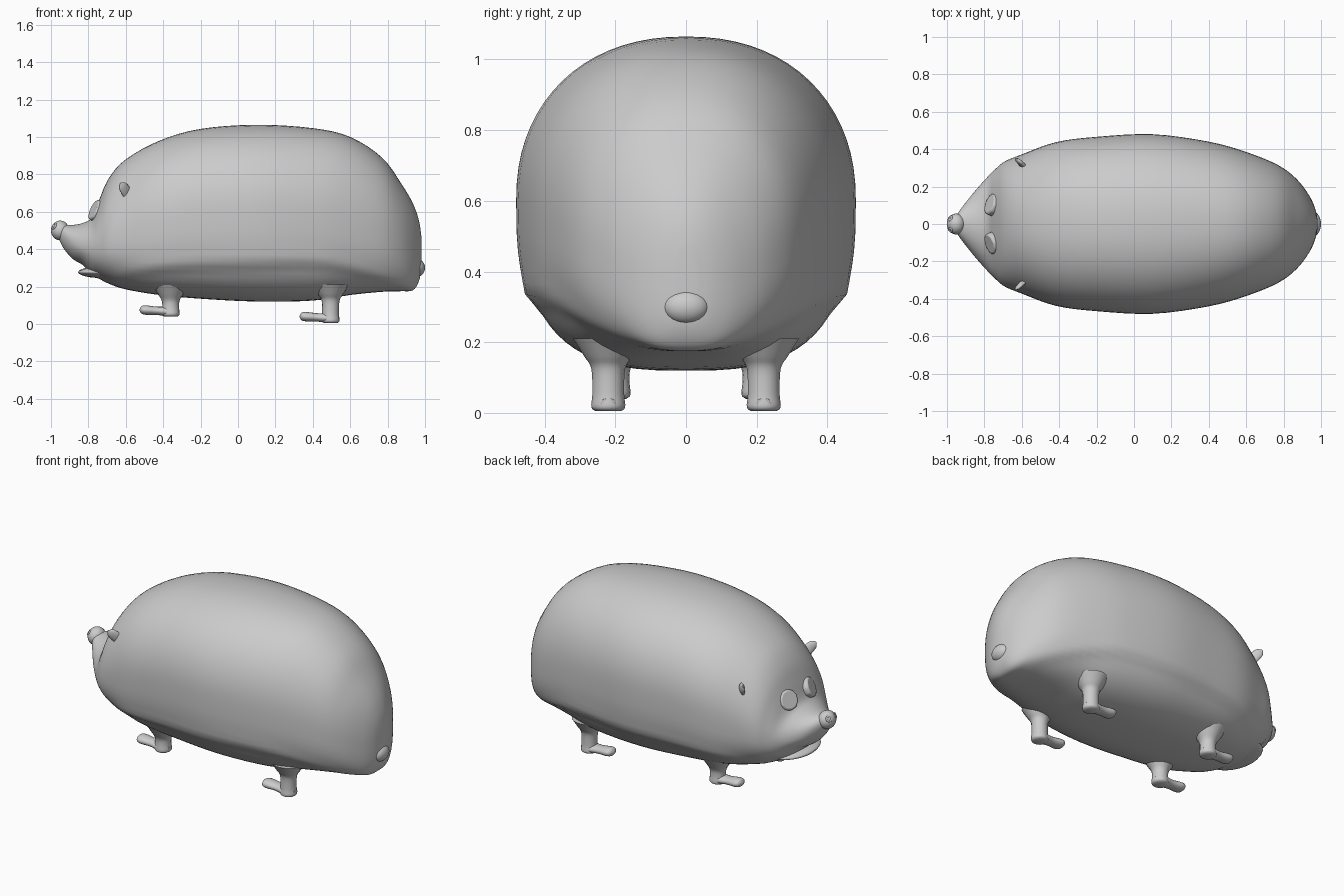
import bpy, math
from mathutils import Vector

cube = bpy.data.objects.get("Cube")
if cube:
    bpy.data.objects.remove(cube)

grey = bpy.data.materials.new("plain_grey")
grey.use_nodes = True
GREY = (0.6, 0.6, 0.6, 1)
grey.diffuse_color = GREY
bsdf = next(n for n in grey.node_tree.nodes if n.type == 'BSDF_PRINCIPLED')
bsdf.inputs["Base Color"].default_value = GREY
bsdf.inputs["Roughness"].default_value = 0.7


def finish(ob, name, angle=60):
    """Name, colour and smooth a part."""
    ob.name = name
    ob.data.materials.clear()
    ob.data.materials.append(grey)
    bpy.ops.object.select_all(action='DESELECT')
    ob.select_set(True)
    bpy.context.view_layer.objects.active = ob
    bpy.ops.object.shade_smooth_by_angle(angle=math.radians(angle))
    return ob


def spline(rows, steps):
    """Smooth a list of stations."""
    out = []
    for i in range(len(rows) - 1):
        a, b, c, d = (rows[max(0, min(len(rows) - 1, i + k))] for k in (-1, 0, 1, 2))
        for s in range(steps):
            t = s / steps
            out.append([q + t / 2 * (r - p + t * (2*p - 5*q + 4*r - u + t * (3*(q - r) + u - p)))
                        for p, q, r, u in zip(a, b, c, d)])
    return out + [list(rows[-1])]


def loft(name, rings, angle=60):
    n = len(rings[0])
    verts = [v for ring in rings for v in ring]
    faces = [(i*n + j, i*n + (j+1) % n, (i+1)*n + (j+1) % n, (i+1)*n + j)
             for i in range(len(rings) - 1) for j in range(n)]
    faces += [tuple(reversed(range(n))), tuple(range(len(verts) - n, len(verts)))]
    mesh = bpy.data.meshes.new(name)
    mesh.from_pydata(verts, [], faces)
    mesh.update()
    ob = bpy.data.objects.new(name, mesh)
    bpy.context.collection.objects.link(ob)
    return finish(ob, name, angle)


def tube(name, points, side=(0, 1, 0), flat=1.0, segs=16):
    """Round limb through (x, y, z, radius) points, narrowed across by flat."""
    pts = spline(points, 4)
    axis = (Vector(points[-1][:3]) - Vector(points[0][:3])).normalized()
    v = axis.cross(Vector(side)).normalized()
    u = v.cross(axis)
    rings = []
    for x, y, z, r in pts:
        r = max(r, 0.002)
        rings.append([Vector((x, y, z)) + r * (u * math.cos(a) + v * flat * math.sin(a))
                      for a in (math.tau * k / segs for k in range(segs))])
    return loft(name, rings)


def ball(name, loc, scale, segs=24):
    bpy.ops.mesh.primitive_uv_sphere_add(segments=segs, ring_count=segs // 2, location=loc)
    ob = bpy.context.object
    ob.scale = scale
    return finish(ob, name)


# Body and head stations: x, bottom, top, height of widest point, half width, hem height
stations = [
    (-0.96, 0.46, 0.52, 0.49, 0.03, 0.0),
    (-0.93, 0.40, 0.53, 0.47, 0.075, 0.0),
    (-0.88, 0.345, 0.53, 0.43, 0.14, 0.0),
    (-0.83, 0.315, 0.54, 0.41, 0.20, 0.0),
    (-0.78, 0.26, 0.57, 0.41, 0.255, 0.0),
    (-0.74, 0.24, 0.67, 0.42, 0.295, 0.05),
    (-0.69, 0.215, 0.78, 0.45, 0.335, 0.18),
    (-0.60, 0.185, 0.88, 0.49, 0.372, 0.26),
    (-0.42, 0.155, 0.98, 0.55, 0.437, 0.30),
    (-0.20, 0.135, 1.043, 0.59, 0.466, 0.315),
    (0.10, 0.12, 1.065, 0.60, 0.48, 0.325),
    (0.40, 0.125, 1.047, 0.58, 0.44, 0.33),
    (0.60, 0.155, 1.0, 0.55, 0.385, 0.295),
    (0.77, 0.172, 0.89, 0.50, 0.315, 0.24),
    (0.87, 0.175, 0.755, 0.45, 0.24, 0.20),
    (0.935, 0.18, 0.645, 0.40, 0.155, 0.18),
    (0.968, 0.23, 0.55, 0.39, 0.085, 0.15),
    (0.98, 0.30, 0.47, 0.39, 0.03, 0.15),
]
rings = []
for x, bottom, top, mid, width, hem in spline(stations, 4):
    ring = []
    body = max(0, min(1, (x + 0.85) / 0.35))
    for k in range(72):
        a = math.tau * k / 72
        c, s = math.cos(a), math.sin(a)
        n = 2 + body * (0.2 if s > 0 else 0.9)
        y = width * math.copysign(abs(c) ** (2 / n), c)
        z = mid + (top - mid if s > 0 else mid - bottom) * math.copysign(abs(s) ** (2 / n), s)
        # Spiny coat ends in a soft lip with the belly tucked in below it
        lip = math.exp(-((z - hem - 0.015) / 0.03) ** 2)
        tuck = max(0, min(1, (hem - z) / 0.035))
        y *= 1 + body * (0.015 * lip - 0.035 * tuck)
        ring.append((x, y, z))
    rings.append(ring)
loft("body", rings)

# Snout, mouth and tail
ball("lower_lip", (-0.72, 0, 0.277), (0.135, 0.19, 0.032))
ball("nose", (-0.951, 0, 0.5), (0.049, 0.056, 0.053))
ball("tail", (0.958, 0, 0.3), (0.042, 0.065, 0.048))

for side, label in ((1, "left"), (-1, "right")):
    # Nostril rims
    bpy.ops.mesh.primitive_torus_add(major_radius=0.014, minor_radius=0.006,
                                     major_segments=14, minor_segments=8,
                                     location=(-0.982, side * 0.028, 0.523))
    ob = bpy.context.object
    ob.rotation_euler = Vector((-0.8, side * 0.4, 0.5)).to_track_quat('Z', 'Y').to_euler()
    finish(ob, label + "_nostril")

    # Eye disc
    bpy.ops.mesh.primitive_cylinder_add(vertices=10, radius=0.06, depth=0.04,
                                        location=(-0.757, side * 0.102, 0.605))
    ob = bpy.context.object
    ob.rotation_euler = Vector((-0.85, side * 0.3, 0.4)).to_track_quat('Z', 'Y').to_euler()
    bevel = ob.modifiers.new("soft_rim", 'BEVEL')
    bevel.width = 0.01
    bevel.segments = 2
    finish(ob, label + "_eye", 40)

    # Ear
    tube(label + "_ear", [(-0.565, side * 0.27, 0.66, 0.05), (-0.585, side * 0.30, 0.69, 0.034),
                          (-0.605, side * 0.325, 0.72, 0.03), (-0.62, side * 0.34, 0.74, 0.024),
                          (-0.63, side * 0.352, 0.752, 0.004)], (0.3, 0, 1), 0.45)

    # Legs and feet
    for part, x, y, low in (("front", -0.36, 0.205, 0.04), ("back", 0.495, 0.22, 0.005)):
        y *= side
        tube(f"{label}_{part}_leg",
             [(x, y, 0.21, 0.10), (x, y, 0.16, 0.068), (x, y, 0.125, 0.048),
              (x, y, low + 0.05, 0.045), (x, y, low + 0.012, 0.048), (x, y, low, 0.036)])
        tube(f"{label}_{part}_foot",
             [(x + 0.045, y, low + 0.024, 0.02), (x, y, low + 0.026, 0.044),
              (x - 0.07, y, low + 0.03, 0.037), (x - 0.13, y, low + 0.034, 0.042),
              (x - 0.155, y, low + 0.036, 0.034), (x - 0.166, y, low + 0.036, 0.006)],
             (0, 1, 0), 0.6)
